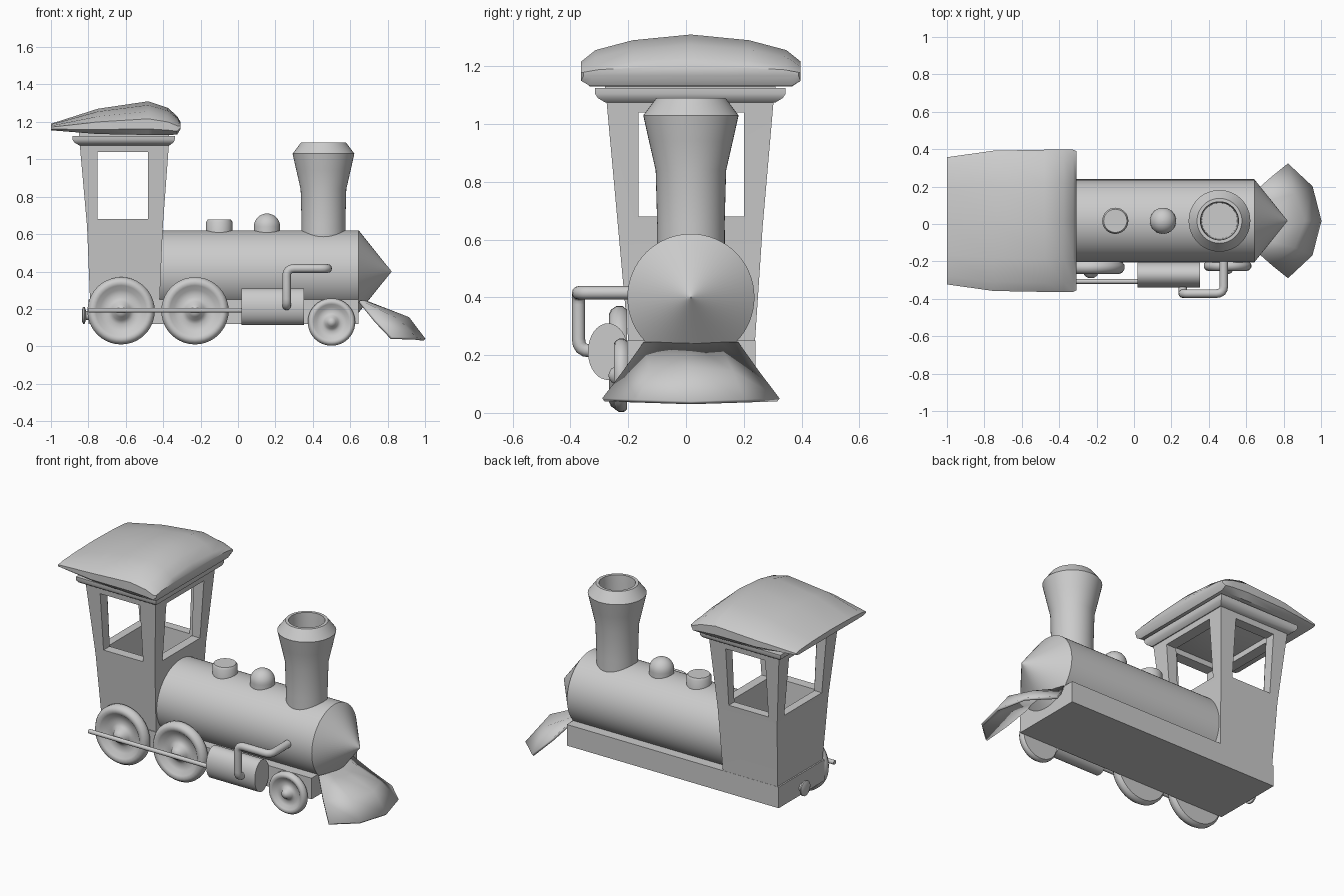
import bpy, bmesh, math
from mathutils import Vector

if "Cube" in bpy.data.objects:
    bpy.data.objects.remove(bpy.data.objects["Cube"])

CY = 0.017  # centre line of the engine body
grey = bpy.data.materials.new("plain grey")
grey.diffuse_color = (0.6, 0.6, 0.6, 1)
grey.use_nodes = True
grey.node_tree.nodes["Principled BSDF"].inputs["Base Color"].default_value = grey.diffuse_color


def finish(name, bm, angle=35):
    bmesh.ops.recalc_face_normals(bm, faces=bm.faces)
    me = bpy.data.meshes.new(name)
    bm.to_mesh(me)
    bm.free()
    ob = bpy.data.objects.new(name, me)
    bpy.context.collection.objects.link(ob)
    me.materials.append(grey)
    activate(ob)
    if angle:
        bpy.ops.object.shade_smooth_by_angle(angle=math.radians(angle))
    return ob


def activate(ob):
    bpy.ops.object.select_all(action='DESELECT')
    ob.select_set(True)
    bpy.context.view_layer.objects.active = ob


def loft(name, rings, closed=True, caps=True, angle=35):
    """Skin a list of equally long point rings."""
    bm = bmesh.new()
    vs = [[bm.verts.new(p) for p in r] for r in rings]
    n = len(rings[0])
    for a, b in zip(vs, vs[1:]):
        for i in range(n if closed else n - 1):
            j = (i + 1) % n
            bm.faces.new((a[i], a[j], b[j], b[i]))
    if caps:
        bm.faces.new(vs[0])
        bm.faces.new(vs[-1])
    return finish(name, bm, angle)


def revolve(name, profile, axis, centre, seg=48, squash=1.0, angle=35):
    """Turn (radius, offset) pairs about an axis; squash narrows one side."""
    rings = []
    for r, h in profile:
        ring = []
        for k in range(seg):
            t = 2 * math.pi * k / seg
            c, s = r * squash * math.cos(t), r * math.sin(t)
            p = {'X': (h, c, s), 'Y': (c, h, s), 'Z': (c, s, h)}[axis]
            ring.append(Vector(p) + Vector(centre))
        rings.append(ring)
    return loft(name, rings, angle=angle)


def rect(x0, x1, y0, y1, z):
    return [(x0, y0, z), (x1, y0, z), (x1, y1, z), (x0, y1, z)]


def box(name, x0, x1, y0, y1, z0, z1):
    return loft(name, [rect(x0, x1, y0, y1, z0), rect(x0, x1, y0, y1, z1)])


def cut(ob, cutter):
    m = ob.modifiers.new("cut", 'BOOLEAN')
    m.operation, m.solver, m.object = 'DIFFERENCE', 'EXACT', cutter
    activate(ob)
    bpy.ops.object.modifier_apply(modifier=m.name)
    bpy.data.objects.remove(cutter)


def tube(name, pts, radius):
    """Round pipe with softened bends."""
    path = [Vector(pts[0])]
    for a, b, c in zip(pts, pts[1:], pts[2:]):
        a, b, c = Vector(a), Vector(b), Vector(c)
        p, q = b + (a - b).normalized() * 0.04, b + (c - b).normalized() * 0.04
        path += [p.lerp(b, t).lerp(b.lerp(q, t), t) for t in (0, .25, .5, .75, 1)]
    path.append(Vector(pts[-1]))
    cu = bpy.data.curves.new(name, 'CURVE')
    cu.dimensions, cu.bevel_depth, cu.bevel_resolution = '3D', radius, 4
    cu.use_fill_caps = True
    sp = cu.splines.new('POLY')
    sp.points.add(len(path) - 1)
    for v, p in zip(sp.points, path):
        v.co = (*p, 1)
    ob = bpy.data.objects.new(name, cu)
    bpy.context.collection.objects.link(ob)
    cu.materials.append(grey)
    activate(ob)
    bpy.ops.object.convert(target='MESH')
    bpy.ops.object.shade_smooth_by_angle(angle=math.radians(40))


# Chassis and boiler with pointed nose
box("chassis", -0.80, 0.645, -0.205, 0.24, 0.12, 0.25)
revolve("boiler", [(0.22, -0.44), (0.22, 0.645), (0.002, 0.82)], 'X', (0, CY, 0.40), 64)

# Chimney with hollow top
revolve("chimney", [(0.118, 0.5), (0.117, 0.66), (0.122, 0.84), (0.145, 0.94), (0.165, 1.03),
                    (0.12, 1.09), (0.102, 1.09), (0.10, 1.04), (0.095, 0.75)], 'Z', (0.457, CY, 0))

# Boiler-top fittings
revolve("sand_box", [(0.07, 0.58), (0.07, 0.665), (0.062, 0.677)], 'Z', (-0.10, CY, 0), 32)
dome = [(0.07, 0.58), (0.07, 0.64)]
dome += [(0.07 * math.cos(t * math.pi / 16) + 0.0005, 0.64 + 0.07 * math.sin(t * math.pi / 16))
         for t in range(1, 9)]
revolve("steam_dome", dome, 'Z', (0.155, CY, 0), 32)

# Cab: flared hollow shell with window openings on all four sides
cab = loft("cab", [rect(-0.79, -0.42, -0.197, 0.237, 0.22), rect(-0.807, -0.402, -0.235, 0.265, 0.64),
                   rect(-0.848, -0.368, -0.277, 0.305, 1.10)])
cut(cab, loft("hollow", [rect(-0.74, -0.47, -0.15, 0.19, 0.27),
                         rect(-0.785, -0.435, -0.215, 0.245, 1.2)]))
cut(cab, box("side_windows", -0.75, -0.48, -0.5, 0.5, 0.68, 1.04))
cut(cab, box("end_windows", -1.1, -0.1, -0.165, 0.20, 0.68, 1.04))
activate(cab)
bpy.ops.object.shade_smooth_by_angle(angle=math.radians(30))

# Cab cornice
loft("cornice", [rect(-0.85, -0.365, -0.28, 0.31, 1.075), rect(-0.875, -0.345, -0.305, 0.335, 1.09),
                 rect(-0.885, -0.338, -0.315, 0.345, 1.105), rect(-0.885, -0.338, -0.315, 0.345, 1.125)])
box("roof_seat", -0.85, -0.37, -0.28, 0.31, 1.11, 1.16)

# Cushion-shaped roof: one half cross-section mirrored, scaled at each station
half = [(0.92, 0), (1, 0.18), (1, 0.48), (0.87, 0.70), (0.53, 0.89)]
section = half + [(0, 1)] + [(-u, v) for u, v in reversed(half)]
stations = [(-1.0, 0.34, 1.155, 1.19), (-0.75, 0.375, 1.135, 1.27), (-0.48, 0.38, 1.13, 1.31),
            (-0.375, 0.38, 1.13, 1.275), (-0.325, 0.38, 1.132, 1.23), (-0.308, 0.372, 1.16, 1.20)]
loft("roof", [[(x, CY + u * w, lo + v * (hi - lo)) for u, v in section]
              for x, w, lo, hi in stations], angle=40)


# Wheels with raised rim, dished web and hub
def wheel(name, x, z, r, depth):
    prof = [(0.93 * r, 0), (r, -0.25 * depth), (r, -0.6 * depth), (0.93 * r, -0.9 * depth),
            (0.85 * r, -depth), (0.75 * r, -0.92 * depth), (0.62 * r, -0.55 * depth),
            (0.4 * r, -0.5 * depth), (0.28 * r, -0.65 * depth), (0.18 * r, -1.2 * depth),
            (0.08 * r, -1.35 * depth), (0.005, -1.38 * depth)]
    revolve(name, prof, 'Y', (x, -0.204, z), 40, angle=50)


wheel("rear_drive_wheel", -0.625, 0.19, 0.18, 0.062)
wheel("front_drive_wheel", -0.23, 0.19, 0.18, 0.062)
wheel("pilot_wheel", 0.50, 0.13, 0.127, 0.046)

# Cylinder, connecting rod and steam pipe
revolve("steam_cylinder", [(0.098, 0.02), (0.098, 0.352)], 'X', (0, -0.27, 0.212), 40, 0.71)
revolve("connecting_rod", [(0.013, -0.80), (0.013, 0.05)], 'X', (0, -0.307, 0.193), 12)
tube("steam_pipe", [(0.48, -0.17, 0.416), (0.48, -0.372, 0.416), (0.26, -0.372, 0.416),
                    (0.26, -0.372, 0.215), (0.26, -0.30, 0.215)], 0.023)

# Rear coupling
revolve("coupling", [(0.025, -0.79), (0.025, -0.813), (0.046, -0.82), (0.046, -0.828),
                     (0.03, -0.835)], 'X', (0, CY, 0.165), 24)

# Flared plough at the front: left-to-right rows from top to bottom edge
ts = (-1, -0.6, 0, 0.6, 1)
rows = [(0.16, (0.65, 0.675, 0.69, 0.675, 0.65), 0.24, 0.235),
        (0.235, (0.735, 0.855, 0.91, 0.855, 0.735), 0.135, 0.15),
        (0.303, (0.82, 0.95, 0.997, 0.95, 0.82), 0.045, 0.035)]
plough = loft("plough", [[(x, CY + w * t, zs + (zc - zs) * (1 - abs(t))) for t, x in zip(ts, xs)]
                         for w, xs, zs, zc in rows], closed=False, caps=False, angle=50)
sol = plough.modifiers.new("thickness", 'SOLIDIFY')
sol.thickness, sol.offset = 0.015, 0
